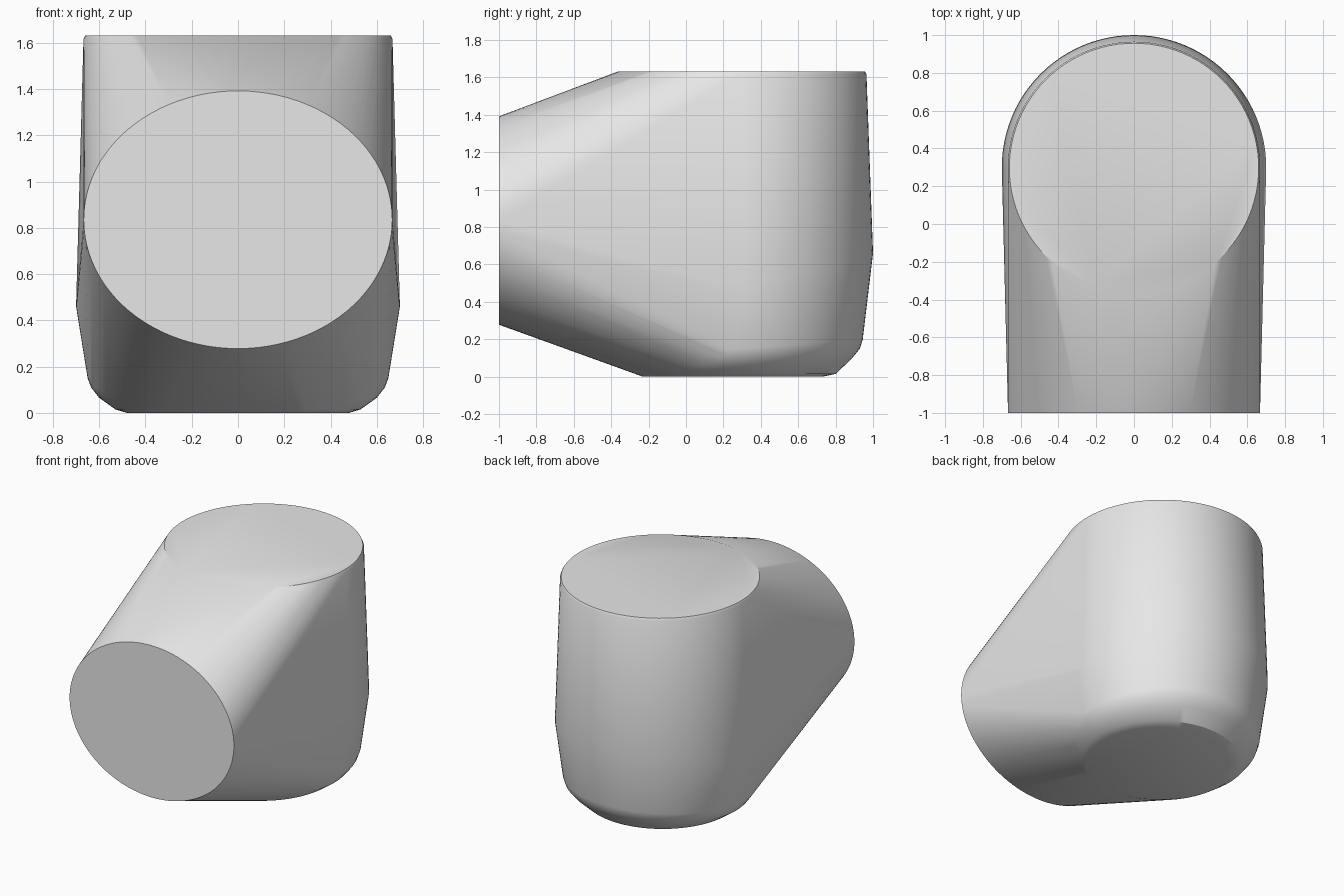
import bpy, bmesh, math

cube = bpy.data.objects.get("Cube")
if cube:
    bpy.data.objects.remove(cube, do_unlink=True)

SIDES = 96
grey = bpy.data.materials.new("plain grey")
grey.use_nodes = True
colour = (0.8, 0.8, 0.8, 1)
grey.diffuse_color = colour
grey.node_tree.nodes["Principled BSDF"].inputs["Base Color"].default_value = colour

bm = bmesh.new()


def ring(place):
    """Add one loop of points, placed from the cosine and sine of each step."""
    for i in range(SIDES):
        a = math.tau * i / SIDES
        bm.verts.new(place(math.cos(a), math.sin(a)))


# Upright body: (radius, centre y, height, rise towards the back)
levels = [
    (0.48, 0.25, 0.0, 0), (0.53, 0.27, 0.015, 0), (0.60, 0.285, 0.065, 0.03),
    (0.635, 0.295, 0.11, 0.04), (0.65, 0.295, 0.15, 0.05),
    (0.70, 0.30, 0.46, 0.20), (0.668, 0.297, 1.615, 0), (0.66, 0.297, 1.632, 0),
]
for r, cy, z, rise in levels:
    ring(lambda c, s: (r * c, cy + r * s, z + rise * max(s, 0)))

# Oval front opening
ring(lambda c, s: (0.667 * c, -1, 0.835 + 0.557 * s))

# Stretch one skin over the body and the oval
hull = bmesh.ops.convex_hull(bm, input=bm.verts)
spare = {g for g in hull["geom_interior"] + hull["geom_unused"]
         if isinstance(g, bmesh.types.BMVert)}
bmesh.ops.delete(bm, geom=list(spare), context="VERTS")
bmesh.ops.dissolve_limit(bm, angle_limit=math.radians(0.3), verts=bm.verts, edges=bm.edges)
bmesh.ops.recalc_face_normals(bm, faces=bm.faces)

mesh = bpy.data.meshes.new("elbow_body")
bm.to_mesh(mesh)
bm.free()
mesh.materials.append(grey)
body = bpy.data.objects.new("elbow_body", mesh)
bpy.context.collection.objects.link(body)
bpy.context.view_layer.objects.active = body
body.select_set(True)
bpy.ops.object.shade_smooth_by_angle(angle=math.radians(30))
